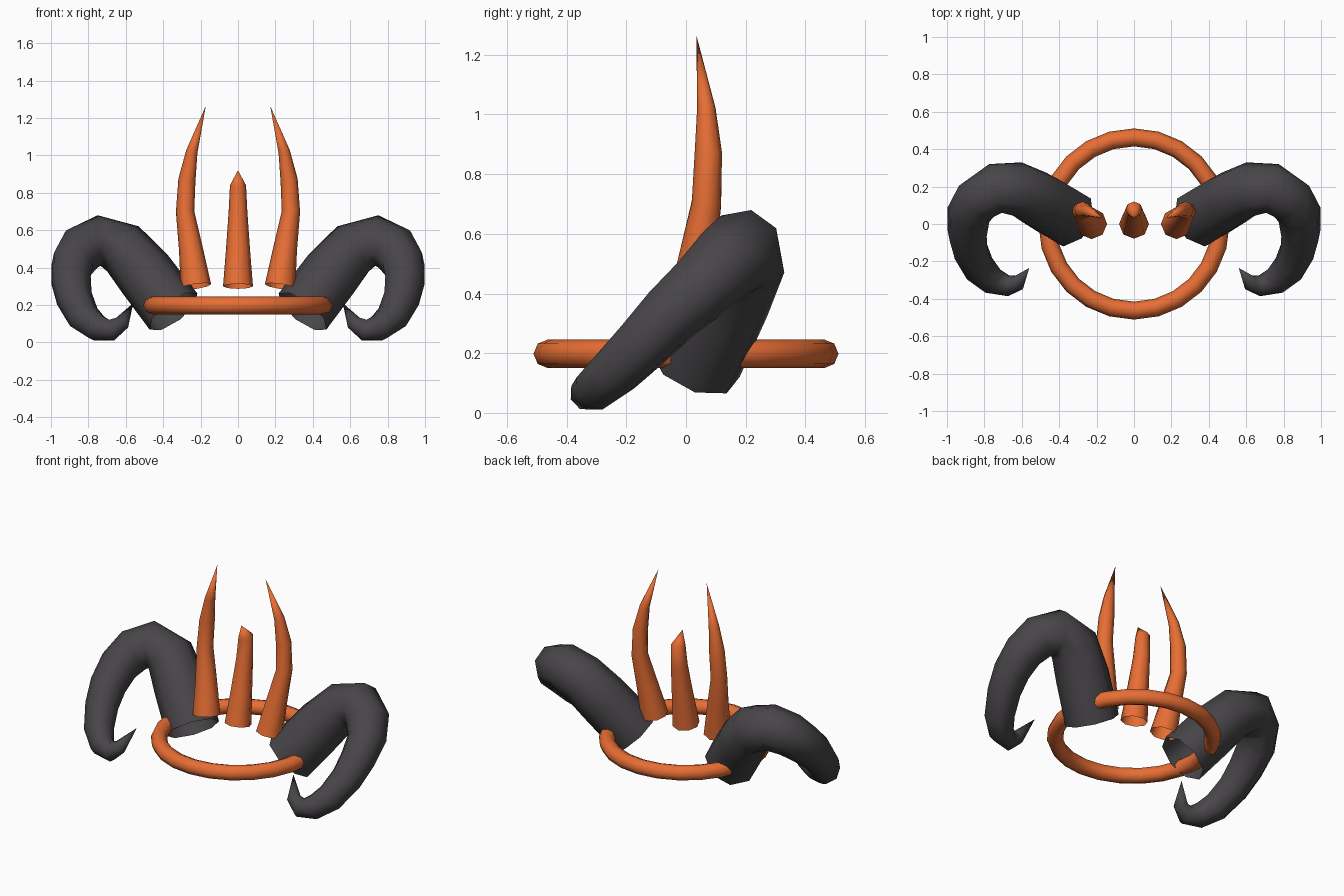
import bpy, bmesh, math
from mathutils import Vector

if "Cube" in bpy.data.objects:
    bpy.data.objects.remove(bpy.data.objects["Cube"])


def material(name, color):
    m = bpy.data.materials.new(name)
    m.diffuse_color = color
    m.use_nodes = True
    m.node_tree.nodes["Principled BSDF"].inputs["Base Color"].default_value = m.diffuse_color
    return m


orange = material("orange", (0.80, 0.155, 0.035, 1))
charcoal = material("charcoal", (0.065, 0.06, 0.065, 1))


def finish(obj, mat):
    obj.data.materials.append(mat)
    for p in obj.data.polygons:
        p.use_smooth = True
    return obj


def tube(name, path, mat, sides=8, mirror=False):
    """Open-based tapering tube through (x, y, z, radius) points, ending in a tip."""
    pts = [Vector(p[:3]) for p in path]
    bm = bmesh.new()
    rings, normal = [], Vector((0, -1, 0))
    for i, p in enumerate(pts[:-1]):
        t = (pts[i + 1] - p).normalized()
        if i:
            t = (t + (p - pts[i - 1]).normalized()).normalized()
        normal = (normal - t * normal.dot(t)).normalized()
        side = t.cross(normal)
        ring = []
        for k in range(sides):
            a = 2 * math.pi * k / sides
            ring.append(bm.verts.new(p + path[i][3] * (normal * math.cos(a) + side * math.sin(a))))
        rings.append(ring)
    tip = bm.verts.new(pts[-1])
    for k in range(sides):
        n = (k + 1) % sides
        for a, b in zip(rings, rings[1:]):
            bm.faces.new((a[k], a[n], b[n], b[k]))
        bm.faces.new((rings[-1][k], rings[-1][n], tip))
    me = bpy.data.meshes.new(name)
    bm.to_mesh(me)
    bm.free()
    obj = bpy.data.objects.new(name, me)
    bpy.context.collection.objects.link(obj)
    if mirror:
        obj.modifiers.new("mirror", "MIRROR").use_clip = False
    return finish(obj, mat)


# Headband ring
bpy.ops.mesh.primitive_torus_add(location=(0, 0, 0.198), major_radius=0.463, minor_radius=0.048,
                                 major_segments=24, minor_segments=8)
bpy.context.object.name = "headband"
finish(bpy.context.object, orange)

# Curled horns, mirrored left and right
tube("curled_horns", [
    (0.345, 0.03, 0.165, 0.160), (0.50, 0.125, 0.37, 0.158), (0.615, 0.185, 0.50, 0.148),
    (0.74, 0.19, 0.545, 0.138), (0.835, 0.13, 0.50, 0.130), (0.885, 0.05, 0.42, 0.118),
    (0.892, -0.05, 0.33, 0.108), (0.875, -0.14, 0.235, 0.098), (0.825, -0.24, 0.135, 0.088),
    (0.755, -0.305, 0.080, 0.075), (0.675, -0.33, 0.066, 0.060), (0.62, -0.315, 0.105, 0.042),
    (0.56, -0.235, 0.21, 0)], charcoal, mirror=True)

# Tall side spikes, mirrored
tube("side_spikes", [
    (0.225, 0, 0.30, 0.082), (0.252, 0.035, 0.50, 0.064), (0.283, 0.068, 0.70, 0.049),
    (0.273, 0.075, 0.87, 0.046), (0.247, 0.068, 1.02, 0.031), (0.172, 0.035, 1.265, 0)],
    orange, mirror=True)

# Short centre spike, tip bent forward
tube("centre_spike", [
    (0, 0, 0.30, 0.080), (0, 0.035, 0.50, 0.064), (0, 0.068, 0.70, 0.050),
    (0, 0.078, 0.84, 0.043), (0, 0.035, 0.92, 0)], orange)
